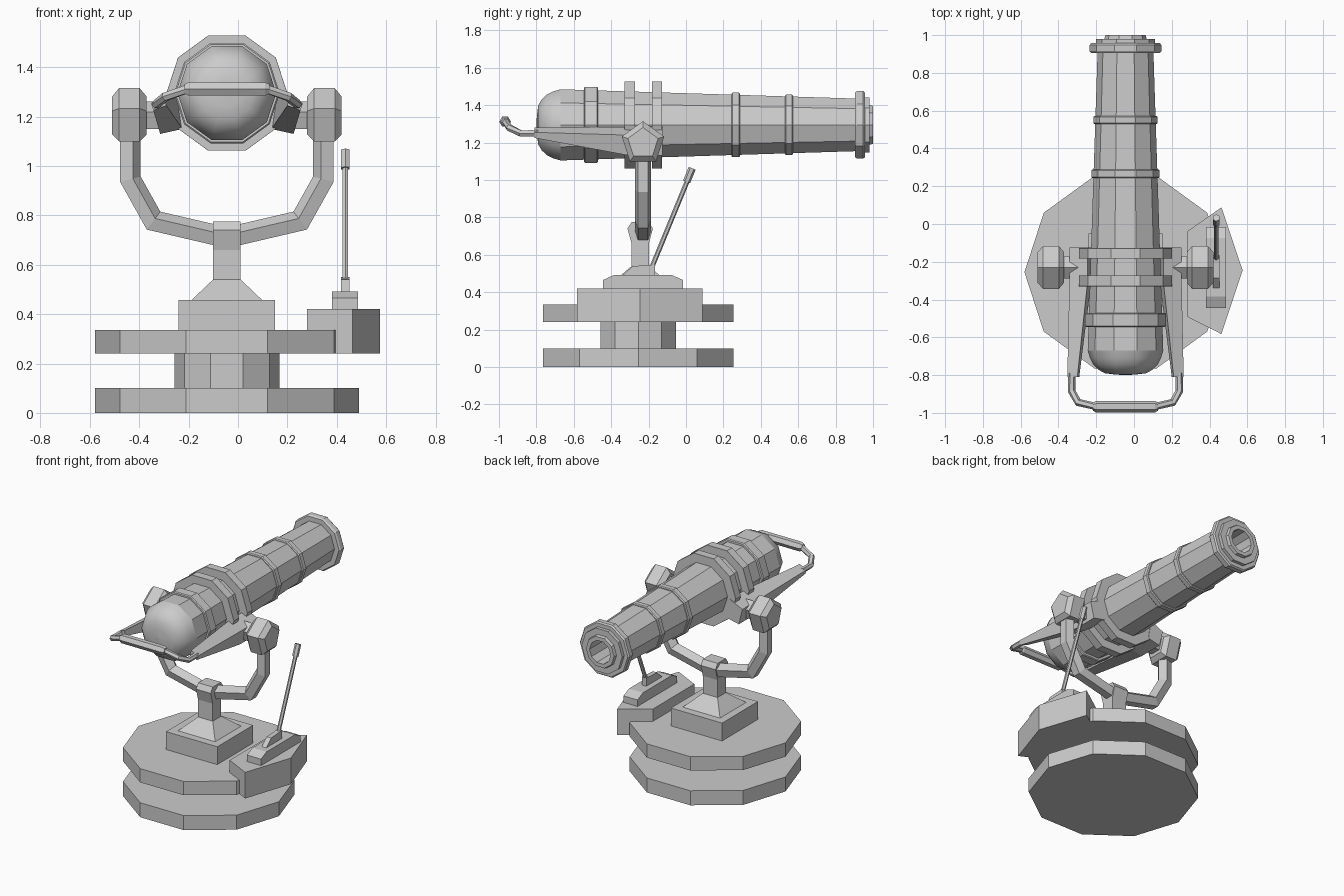
import bpy, bmesh, math
from mathutils import Vector

if "Cube" in bpy.data.objects:
    bpy.data.objects.remove(bpy.data.objects["Cube"])

CX, CY, CZ = -0.045, -0.255, 1.295   # mount axis x / y, barrel axis height


def finish(name, rings, closed=True, caps=True):
    """Skin a list of vertex rings into an object."""
    bm = bmesh.new()
    vr = [[bm.verts.new(p) for p in r] for r in rings]
    n = len(vr[0])
    for a, b in zip(vr, vr[1:]):
        for i in range(n):
            j = (i + 1) % n
            bm.faces.new((a[i], a[j], b[j], b[i]))
    if caps:
        bm.faces.new(vr[0])
        bm.faces.new(vr[-1])
    bmesh.ops.recalc_face_normals(bm, faces=bm.faces)
    me = bpy.data.meshes.new(name)
    bm.to_mesh(me)
    bm.free()
    ob = bpy.data.objects.new(name, me)
    bpy.context.collection.objects.link(ob)
    return ob


def lathe(name, profile, axis, centre, n=10, phase=0.0, caps=True):
    """Revolve (radius, position) pairs round an axis."""
    rings = []
    for r, t in profile:
        ring = []
        for i in range(n):
            a = phase + 2 * math.pi * i / n
            u, v = r * math.cos(a), r * math.sin(a)
            p = {'x': (t, u, v), 'y': (u, t, v), 'z': (u, v, t)}[axis]
            ring.append(Vector(p) + Vector(centre))
        rings.append(ring)
    return finish(name, rings, caps=caps)


def sweep(name, path, radius, n=5, ref=(0, 1, 0), phase=0.0):
    """Polygonal tube with mitred corners."""
    pts = [Vector(p) for p in path]
    rings = []
    for k, p in enumerate(pts):
        d0 = (p - pts[k - 1]).normalized() if k else (pts[1] - p).normalized()
        d1 = (pts[k + 1] - p).normalized() if k < len(pts) - 1 else d0
        t = (d0 + d1).normalized()
        side = Vector(ref).cross(t).normalized()
        up = t.cross(side)
        m = 1 / t.dot(d1)
        angs = [phase + 2 * math.pi * i / n for i in range(n)]
        rings.append([p + side * (radius * m * math.cos(a)) + up * (radius * math.sin(a)) for a in angs])
    return finish(name, rings)


def prism(name, outline, lo, hi, axis):
    """Extrude a 2D outline along x (outline y,z) or z (outline x,y)."""
    f = (lambda a, b, t: (t, a, b)) if axis == 'x' else (lambda a, b, t: (a, b, t))
    return finish(name, [[f(a, b, t) for a, b in outline] for t in (lo, hi)])


def rect(cx, cy, hx, hy, z):
    return [(cx + sx * hx, cy + sy * hy, z) for sx, sy in ((-1, -1), (1, -1), (1, 1), (-1, 1))]


# Round base: two discs and a neck
base = (CX, CY, 0)
lathe("base_disc", [(0.535, 0), (0.535, 0.1)], 'z', base)
lathe("base_neck", [(0.213, 0.1), (0.213, 0.24)], 'z', base)
lathe("turntable_disc", [(0.535, 0.24), (0.535, 0.335)], 'z', base)

# Pedestal block, sloped foot and post
py = -0.245
finish("pedestal_block", [rect(CX, py, 0.195, 0.195, z) for z in (0.335, 0.458)])
finish("pedestal_foot", [rect(CX, py, 0.142, 0.142, 0.458), rect(CX, py, 0.056, 0.046, 0.54)])
prism("post", [(py + a, z) for a, z in ((-0.046, 0.54), (0.046, 0.54), (0.046, 0.66), (0.068, 0.74),
      (0.045, 0.775), (-0.045, 0.775), (-0.068, 0.74), (-0.046, 0.66))], CX - 0.056, CX + 0.056, 'x')

# U-shaped yoke
half = [(0.395, 1.12), (0.395, 0.945), (0.3, 0.775)]
path = [(CX - x, -0.23, z) for x, z in half] + [(CX, -0.23, 0.705)] + \
       [(CX + x, -0.23, z) for x, z in reversed(half)]
sweep("yoke", path, 0.046, phase=math.pi)

# Pivot knobs, trunnions and side rails
for s, side in ((-1, "left"), (1, "right")):
    lathe("pivot_knob_" + side,
          [(0.085, s * 0.465), (0.119, s * 0.437), (0.119, s * 0.353), (0.085, s * 0.325)],
          'x', (CX, -0.23, 1.196), 5, math.pi / 2)
    lathe("trunnion_" + side, [(0.062, s * 0.33), (0.062, s * 0.22)],
          'x', (CX, -0.23, 1.2), 5, math.pi / 2)
    front = [(0.2, 1.285), (0.297, 1.24), (0.27, 1.13), (0.18, 1.15)]
    back = [(0.255, 1.28), (0.308, 1.255), (0.298, 1.225), (0.245, 1.245)]
    finish("side_rail_" + side, [[(CX + s * x, y, z) for x, z in q]
                                 for q, y in ((front, -0.125), (front, -0.3), (back, -0.81))])

# Rear handle: bent arms and thick grip
arm = [(0.285, -0.79, 1.25), (0.285, -0.885, 1.25), (0.25, -0.945, 1.28), (0.16, -0.965, 1.312)]
for s, side in ((-1, "left"), (1, "right")):
    sweep("handle_arm_" + side, [(CX + s * x, y, z) for x, y, z in arm], 0.019, 6, (0, 0, 1))
lathe("handle_grip", [(0.022, -0.172), (0.031, -0.155), (0.031, 0.155), (0.022, 0.172)],
      'x', (CX, -0.967, 1.312), 6)

# Barrel with stepped muzzle and hollow bore
axis = (CX, 0, CZ)
lathe("barrel", [(0.2, -0.67), (0.148, 0.904), (0.182, 0.904), (0.19, 0.915), (0.19, 0.947),
                 (0.182, 0.957), (0.155, 0.957), (0.155, 0.98), (0.112, 0.98), (0.107, 1.0),
                 (0.08, 1.0), (0.08, 0.6), (0.001, 0.6)], 'y', axis, caps=False)
breech = lathe("breech_dome", [(0.2, -0.67), (0.188, -0.71), (0.17, -0.745), (0.142, -0.772), (0.11, -0.79),
                               (0.055, -0.797), (0.001, -0.8)], 'y', axis, caps=False)
for p in breech.data.polygons:
    p.use_smooth = True

# Reinforcing bands and cradle rings
for name, r, y0, y1 in (("breech_band", 0.214, -0.545, -0.47), ("middle_band", 0.181, 0.243, 0.289),
                        ("front_band", 0.17, 0.529, 0.572), ("cradle_ring_rear", 0.245, -0.33, -0.273),
                        ("cradle_ring_front", 0.245, -0.183, -0.128)):
    inner = 0.15
    c = 0.006 if r < 0.24 else 0.0005
    lathe(name, [(inner, y0), (r - c, y0), (r, y0 + c), (r, y1 - c), (r - c, y1), (inner, y1)],
          'y', axis, caps=False)

# Control box on the right of the turntable
prism("control_box", [(0.28, -0.04), (0.463, 0.088), (0.575, -0.245), (0.463, -0.583), (0.28, -0.49)],
      0.24, 0.42, 'z')
prism("lever_plate", [(-0.445, 0.42), (-0.015, 0.42), (-0.015, 0.465), (-0.075, 0.492),
                      (-0.385, 0.492), (-0.445, 0.465)], 0.38, 0.487, 'x')
prism("lever_mount", [(-0.34, 0.49), (-0.165, 0.49), (-0.165, 0.55), (-0.2, 0.545), (-0.285, 0.54)],
      0.418, 0.452, 'x')

# Lever rod and grip
sweep("lever_rod", [(0.435, -0.18, 0.54), (0.435, 0.005, 0.99)], 0.013, 6, (1, 0, 0))
sweep("lever_grip", [(0.435, 0.003, 0.99), (0.435, 0.033, 1.063)], 0.02, 6, (1, 0, 0))
